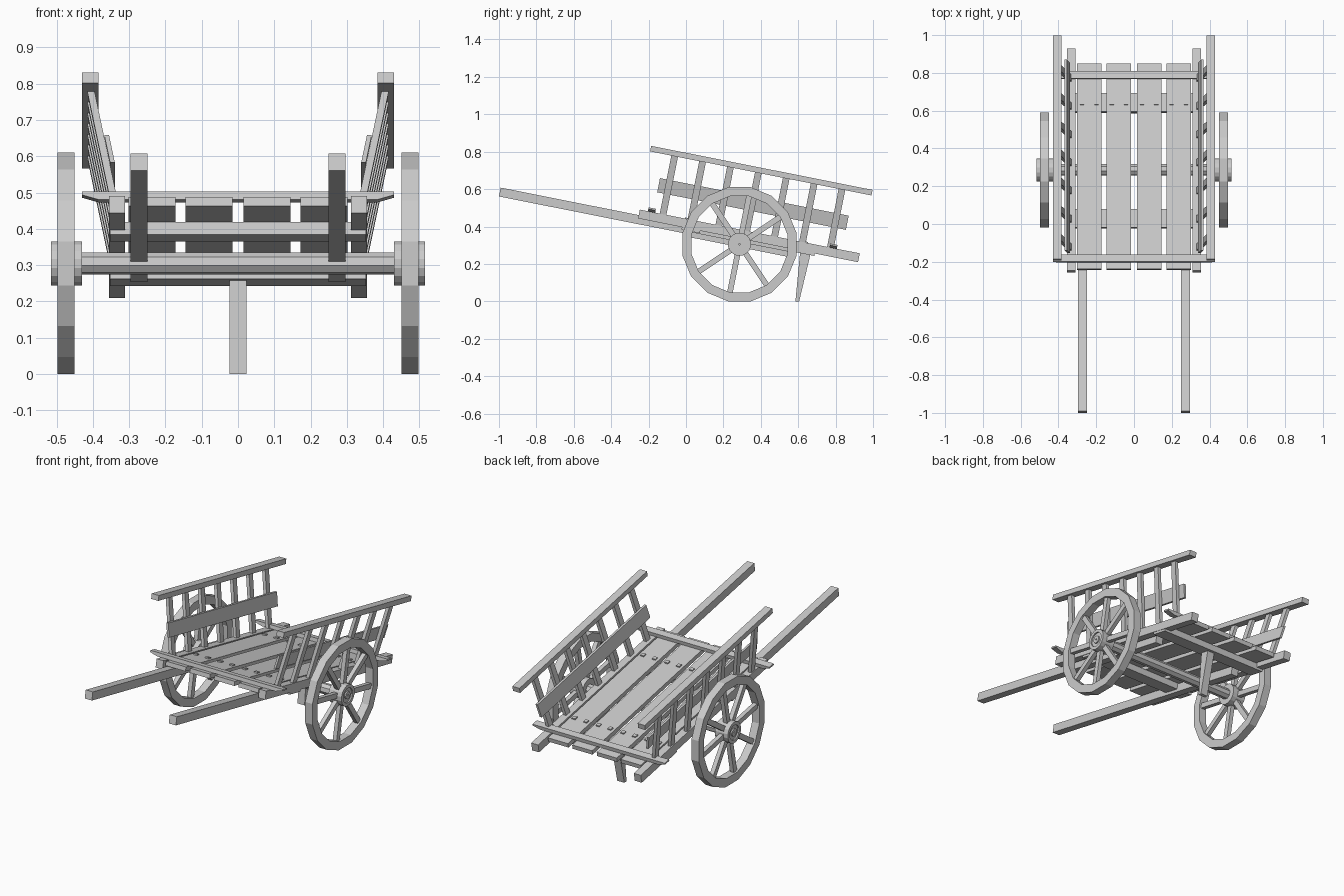
import bpy, bmesh, math
from mathutils import Matrix, Vector

if "Cube" in bpy.data.objects:
    bpy.data.objects.remove(bpy.data.objects["Cube"])

# The cart is laid out level around the axle centre, then tipped back by 11.25 degrees
TIP = math.radians(11.25)
TILT = Matrix.Translation((0, 0.286, 0.305)) @ Matrix.Rotation(-TIP, 4, 'X')


def finish(name, bm, mirror=False, matrix=TILT):
    bm.transform(matrix)
    bmesh.ops.recalc_face_normals(bm, faces=bm.faces)
    me = bpy.data.meshes.new(name)
    bm.to_mesh(me)
    bm.free()
    ob = bpy.data.objects.new(name, me)
    bpy.context.collection.objects.link(ob)
    if mirror:
        ob.modifiers.new("Mirror", 'MIRROR').use_axis[0] = True
    return ob


def add_prism(bm, pts, lo, hi, axis='y'):
    # profile is (x, z) swept along y, or (y, z) swept along x
    def co(p, t):
        return (p[0], t, p[1]) if axis == 'y' else (t, p[0], p[1])
    a = [bm.verts.new(co(p, lo)) for p in pts]
    b = [bm.verts.new(co(p, hi)) for p in pts]
    bm.faces.new(a)
    bm.faces.new(b[::-1])
    n = len(pts)
    for i in range(n):
        bm.faces.new((a[i], a[(i + 1) % n], b[(i + 1) % n], b[i]))


def add_box(bm, x0, x1, y0, y1, z0, z1):
    add_prism(bm, [(x0, z0), (x1, z0), (x1, z1), (x0, z1)], y0, y1)


def box(name, *dims, mirror=False):
    bm = bmesh.new()
    add_box(bm, *dims)
    return finish(name, bm, mirror)


def lathe(name, prof, n, phase=0.0, mirror=True):
    # closed (radius, x) profile spun around the axle line
    bm = bmesh.new()
    rings = []
    for i in range(n):
        a = 2 * math.pi * i / n + phase
        rings.append([bm.verts.new((x, r * math.sin(a), r * math.cos(a))) for r, x in prof])
    m = len(prof)
    for i in range(n):
        p, q = rings[i], rings[(i + 1) % n]
        for j in range(m):
            k = (j + 1) % m
            bm.faces.new((p[j], p[k], q[k], q[j]))
    bmesh.ops.remove_doubles(bm, verts=bm.verts, dist=1e-5)
    return finish(name, bm, mirror)


# Wheels: rim, hub, spokes
lathe("wheel_rim", [(0.311, 0.45), (0.311, 0.497), (0.262, 0.497), (0.262, 0.45)], 16)
lathe("wheel_hub", [(0.004, 0.43), (0.062, 0.43), (0.062, 0.515), (0.043, 0.515),
                    (0.043, 0.507), (0.022, 0.507), (0.022, 0.515), (0.004, 0.515)], 16)
bm = bmesh.new()
for i in range(8):
    part = bmesh.new()
    add_box(part, 0.461, 0.486, -0.015, 0.015, 0.05, 0.268)
    part.transform(Matrix.Rotation(i * math.pi / 4, 4, 'X'))
    tmp = bpy.data.meshes.new("tmp")
    part.to_mesh(tmp)
    part.free()
    bm.from_mesh(tmp)
    bpy.data.meshes.remove(tmp)
finish("wheel_spokes", bm, True)

# Axle
lathe("axle", [(0.001, -0.45), (0.031, -0.45), (0.031, 0.45), (0.001, 0.45)], 8, math.pi / 8, False)

# Shafts and side beams
box("handle", 0.25, 0.296, -1.311, 0.26, 0.0, 0.048, mirror=True)
box("side_beam", 0.311, 0.356, -0.559, 0.64, 0.03, 0.078, mirror=True)

# Cross beams under the floor
for name, y in (("front_cross_beam", -0.32), ("rear_cross_beam", 0.305)):
    box(name, -0.353, 0.353, y, y + 0.1, 0.017, 0.052)

# Floor planks with nail heads
planks, nails = bmesh.new(), bmesh.new()
for c in (-0.237, -0.08, 0.08, 0.237):
    add_box(planks, c - 0.065, c + 0.065, -0.549, 0.56, 0.052, 0.077)
    for dx in (-0.038, 0.038):
        for y in (-0.302, 0.347):
            add_box(nails, c + dx - 0.011, c + dx + 0.011, y - 0.011, y + 0.011, 0.075, 0.084)
finish("floor_planks", planks)
finish("nail_heads", nails)

# End bars with tapered tips
for name, y in (("front_end_bar", -0.495), ("rear_end_bar", 0.495)):
    bm = bmesh.new()
    add_prism(bm, [(-0.385, 0.077), (0.385, 0.077), (0.43, 0.09), (0.43, 0.099),
                   (-0.43, 0.099), (-0.43, 0.09)], y - 0.02, y + 0.02)
    finish(name, bm)


# Leaning side racks: slats, inner board, top rail
def lean(z):
    return 0.33 + (z - 0.078) * 0.207


def leaning(z0, z1, off, thick):
    a, b = lean(z0) + off, lean(z1) + off
    return [(a, z0), (a + thick, z0), (b + thick, z1), (b, z1)]


bm = bmesh.new()
for i in range(7):
    y = -0.432 + i * 0.152
    add_prism(bm, leaning(0.07, 0.40, 0, 0.02), y - 0.018, y + 0.018)
finish("side_slats", bm, True)
bm = bmesh.new()
add_prism(bm, leaning(0.187, 0.264, -0.013, 0.013), -0.486, 0.543)
finish("side_board", bm, True)
box("top_rail", 0.384, 0.43, -0.566, 0.641, 0.394, 0.424, mirror=True)

# Rear prop leg, standing upright on the ground
bm = bmesh.new()
add_prism(bm, [(0.585, 0), (0.605, 0), (0.665, 0.25), (0.61, 0.262)], -0.023, 0.023, 'x')
finish("prop_leg", bm, matrix=Matrix.Identity(4))
